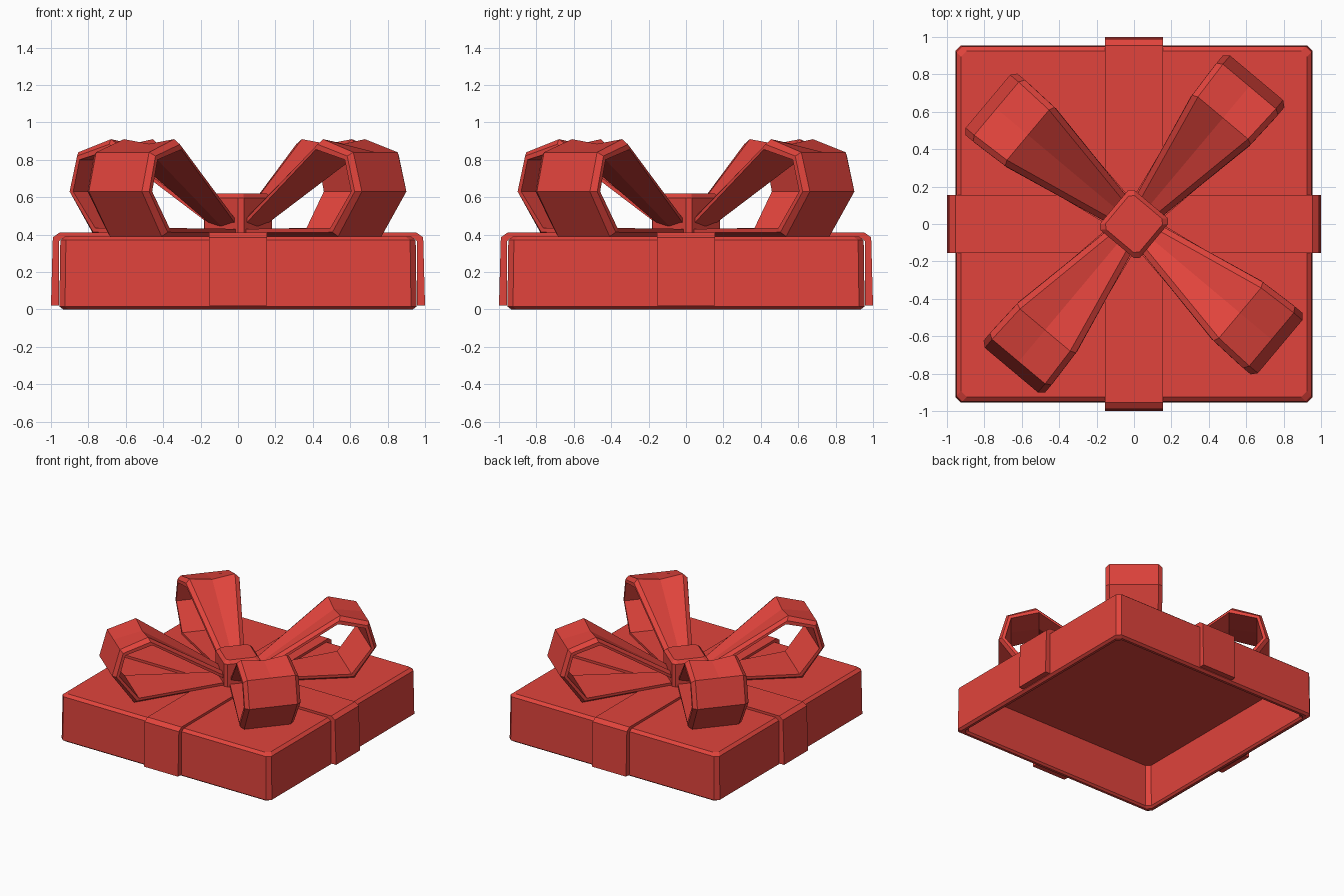
import bpy, bmesh
from math import radians
from mathutils import Matrix, Vector

if "Cube" in bpy.data.objects:
    bpy.data.objects.remove(bpy.data.objects["Cube"], do_unlink=True)

red = bpy.data.materials.new("gift red")
red.use_nodes = True
red.diffuse_color = (0.75, 0.057, 0.045, 1)
red.node_tree.nodes["Principled BSDF"].inputs["Base Color"].default_value = red.diffuse_color


def finish(name, bm, turn=0):
    bmesh.ops.recalc_face_normals(bm, faces=bm.faces)
    bm.transform(Matrix.Rotation(radians(turn), 4, "Z"))
    mesh = bpy.data.meshes.new(name)
    bm.to_mesh(mesh)
    bm.free()
    mesh.materials.append(red)
    obj = bpy.data.objects.new(name, mesh)
    bpy.context.collection.objects.link(obj)
    return obj


def loft(rings):
    """Skin a list of equal-length point rings and cap both ends."""
    bm = bmesh.new()
    rows = [[bm.verts.new(p) for p in ring] for ring in rings]
    n = len(rows[0])
    for a, b in zip(rows, rows[1:]):
        for i in range(n):
            j = (i + 1) % n
            bm.faces.new((a[i], a[j], b[j], b[i]))
    bm.faces.new(rows[0])
    bm.faces.new(rows[-1])
    return bm


def square_ring(h, z, c=0.03):
    """Square with cut corners, half width h."""
    ring = []
    for k in range(4):
        turn = Matrix.Rotation(radians(90 * k), 3, "Z")
        ring += [turn @ Vector((h, h - c, z)), turn @ Vector((h - c, h, z))]
    return ring


# Hollow lid: from the inner ceiling, down round the rim and up to the top
lid_profile = [(0.89, 0.355), (0.9, 0.015), (0.915, 0), (0.935, 0),
               (0.955, 0.015), (0.95, 0.37), (0.925, 0.39)]
finish("lid", loft([square_ring(h, z) for h, z in lid_profile]))

# Flat ribbon: four arms folded over the edges, and a plate where they cross
HALF = 0.155
arm_profile = [(HALF, 0.41), (0.955, 0.41), (0.99, 0.385), (1.0, 0.02),
               (0.956, 0.02), (0.956, 0.365), (0.94, 0.38), (HALF, 0.38)]
for k in range(4):
    arm = loft([[(x, y, z) for x, z in arm_profile] for y in (-HALF, HALF)])
    finish(f"ribbon_arm_{k + 1}", arm, 90 * k)
finish("ribbon_crossing", loft([square_ring(HALF, z, 0.001) for z in (0.38, 0.41)]))

# Bow loops: (outer point, inner point, half width, crease depth) along the band
stations = [((0.08, 0.475), (0.08, 0.425), 0.08, 0.02),
            ((0.74, 0.91), (0.715, 0.855), 0.205, 0.025),
            ((0.96, 0.84), (0.925, 0.80), 0.215, 0),
            ((1.02, 0.63), (0.97, 0.63), 0.215, 0),
            ((0.85, 0.39), (0.82, 0.435), 0.21, 0),
            ((0.08, 0.39), (0.08, 0.43), 0.09, 0)]


def band_section(outer, inner, w, crease):
    edge = w - 0.03
    section = [(-edge, 0, 0), (0, 0, crease), (edge, 0, 0), (w, 0.5, 0),
               (w, 1, 0), (0, 1, crease), (-w, 1, 0), (-w, 0.5, 0)]
    ring = []
    for y, depth, drop in section:
        r, z = Vector(outer).lerp(Vector(inner), depth)
        ring.append((r, y, z - drop))
    return ring


for k in range(4):
    finish(f"bow_loop_{k + 1}", loft([band_section(*s) for s in stations]), 50 + 90 * k)

# Bow knot: chamfered block in line with the loops
knot_profile = [(0.14, 0.4), (0.14, 0.595), (0.118, 0.62)]
finish("bow_knot", loft([square_ring(h, z, 0.022) for h, z in knot_profile]), 50)
